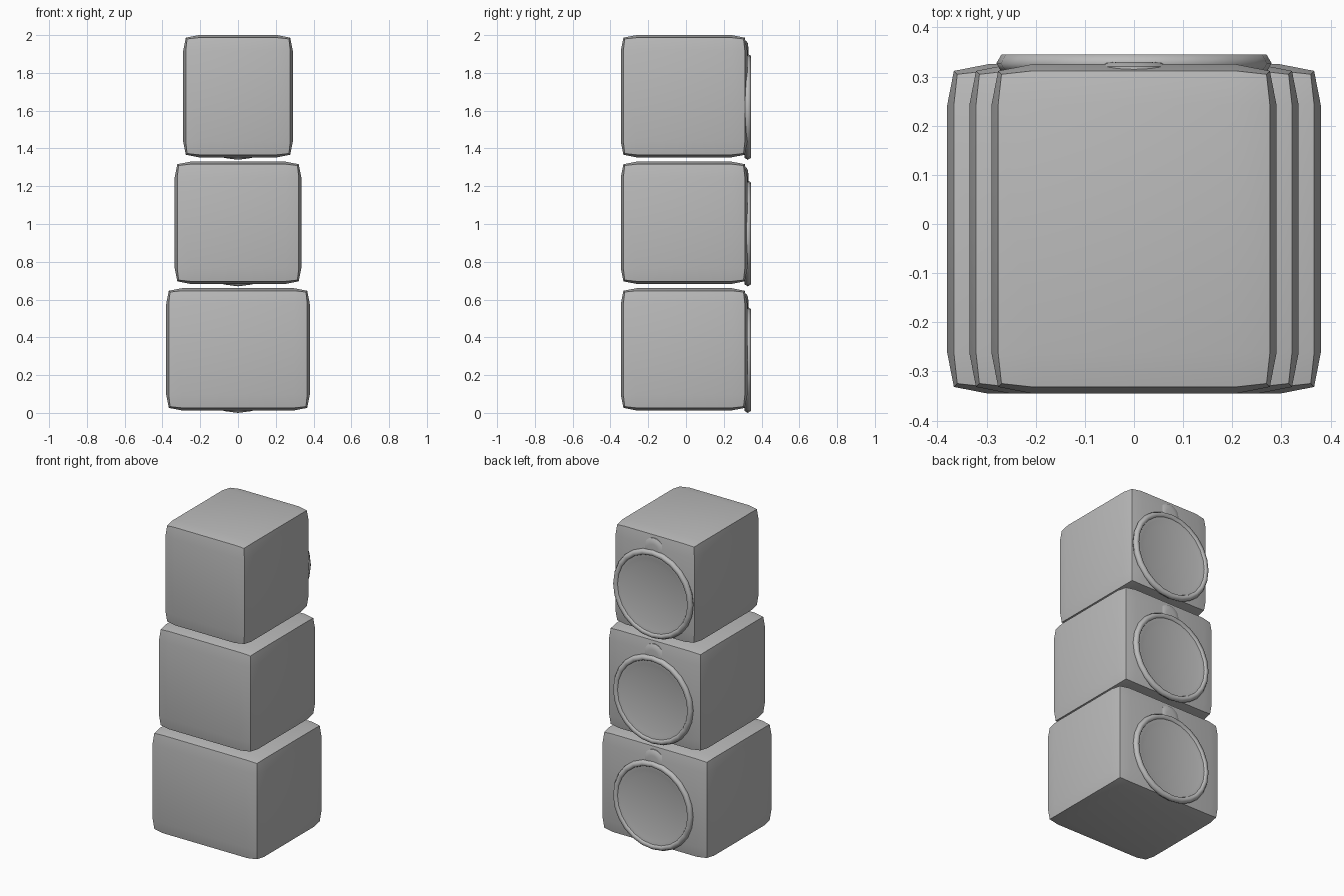
import bpy, bmesh, math

cube = bpy.data.objects.get("Cube")
if cube:
    bpy.data.objects.remove(cube, do_unlink=True)

# Single grey finish
grey = bpy.data.materials.new("plain_grey")
grey.use_nodes = True
colour = (0.5, 0.5, 0.5, 1)
grey.diffuse_color = colour
grey.node_tree.nodes["Principled BSDF"].inputs["Base Color"].default_value = colour


def finish(obj, name, angle=60):
    obj.name = name
    obj.data.materials.append(grey)
    bpy.ops.object.select_all(action="DESELECT")
    obj.select_set(True)
    bpy.context.view_layer.objects.active = obj
    bpy.ops.object.shade_smooth_by_angle(angle=math.radians(angle))


def rounded_box(name, half_width, bottom):
    height = 0.647
    bpy.ops.mesh.primitive_cube_add(size=1, location=(0, -0.01, bottom + height / 2))
    obj = bpy.context.object
    obj.scale = (2 * half_width, 0.67, height)
    bpy.ops.object.transform_apply(location=False, rotation=False, scale=True)
    bevel = obj.modifiers.new("round_edges", "BEVEL")
    bevel.width = 0.083
    bevel.segments = 2
    bevel.profile = 0.7
    bpy.ops.object.modifier_apply(modifier=bevel.name)
    finish(obj, name)


def turned(name, profile, z, sides=24):
    """Turn (radius, y) points about the y axis, closing the first ring."""
    bm = bmesh.new()
    rings = []
    for r, y in profile:
        turn = [2 * math.pi * i / sides for i in range(sides)]
        rings.append([bm.verts.new((r * math.sin(a), y, r * math.cos(a))) for a in turn])
    bm.faces.new(rings[0])
    for a, b in zip(rings, rings[1:]):
        for i in range(sides):
            j = (i + 1) % sides
            bm.faces.new((a[i], a[j], b[j], b[i]))
    bmesh.ops.recalc_face_normals(bm, faces=bm.faces)
    # The front disc must face the back of the stack
    bm.faces.ensure_lookup_table()
    bm.faces[0].normal_update()
    if bm.faces[0].normal.y < 0:
        bmesh.ops.reverse_faces(bm, faces=bm.faces)
    mesh = bpy.data.meshes.new(name)
    bm.to_mesh(mesh)
    bm.free()
    obj = bpy.data.objects.new(name, mesh)
    bpy.context.collection.objects.link(obj)
    obj.location.z = z
    finish(obj, name, 35)


def round_port(name, z):
    # Rim ring with a shallow dish inside it
    bpy.ops.mesh.primitive_torus_add(
        major_radius=0.26, minor_radius=0.02, major_segments=24, minor_segments=6,
        location=(0, 0.327, z), rotation=(math.pi / 2, 0, 0))
    finish(bpy.context.object, name + "_ring", 65)
    turned(name + "_dish", [(0.195, 0.327), (0.225, 0.334), (0.245, 0.336)], z)
    # Small button peeking out above the ring
    turned(name + "_button", [(0.035, 0.33), (0.055, 0.328), (0.07, 0.32), (0.07, 0.28)],
           z + 0.28)


# Three stacked boxes, narrower towards the top
for i, (level, half_width) in enumerate((("lower", 0.38), ("middle", 0.335), ("upper", 0.29))):
    base = 0.67 * i
    rounded_box(level + "_box", half_width, base + 0.013)
    round_port(level + "_port", base + 0.28)
